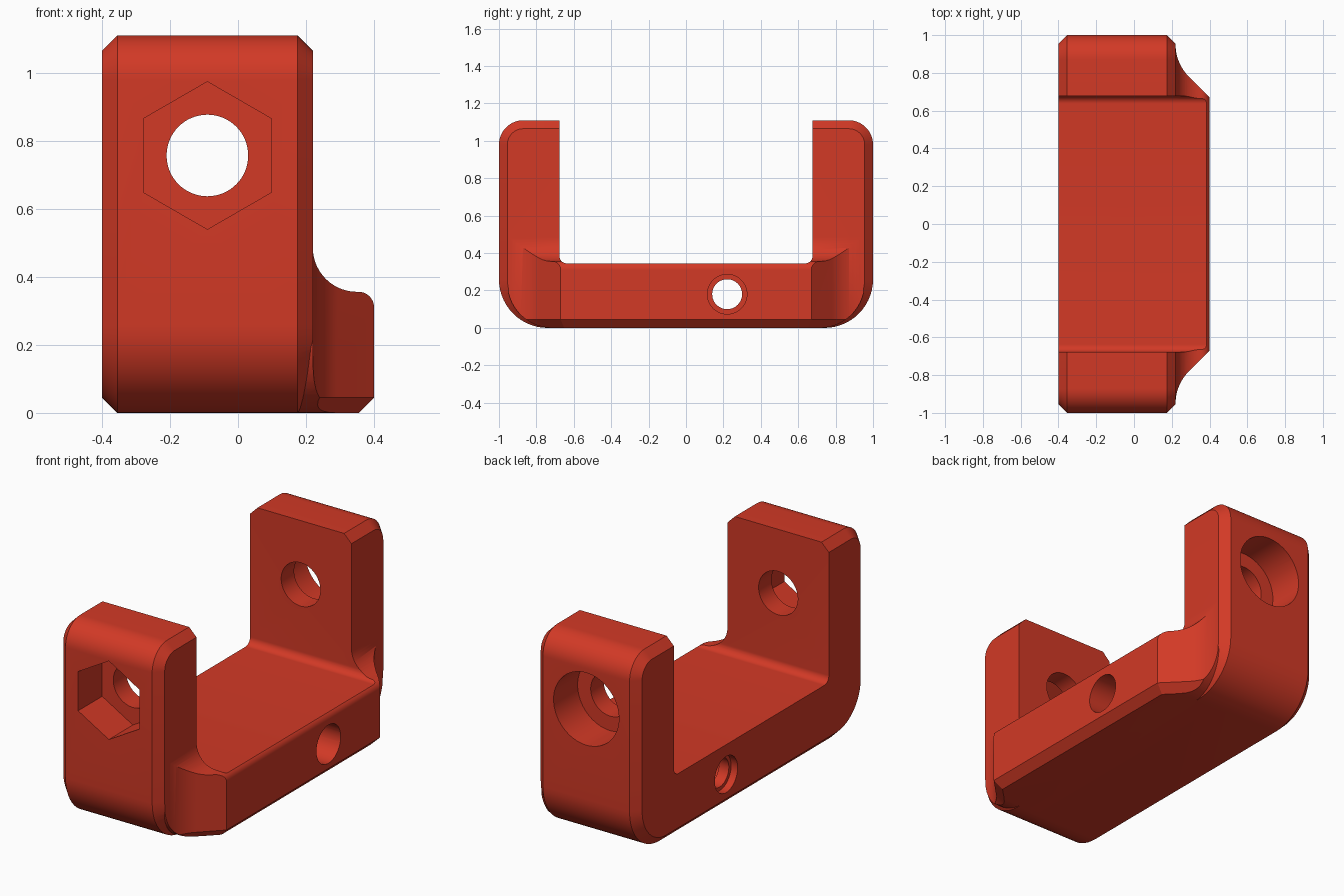
import bpy, bmesh, math
from math import sin, cos, pi

if "Cube" in bpy.data.objects:
    bpy.data.objects.remove(bpy.data.objects["Cube"])


def loft(name, loops):
    """Closed solid skinned through equally sized loops of 3D points."""
    bm = bmesh.new()
    rings = [[bm.verts.new(p) for p in loop] for loop in loops]
    n = len(rings[0])
    for a, b in zip(rings, rings[1:]):
        for i in range(n):
            j = (i + 1) % n
            bm.faces.new((a[i], a[j], b[j], b[i]))
    bm.faces.new(rings[0])
    bm.faces.new(rings[-1])
    bmesh.ops.recalc_face_normals(bm, faces=bm.faces)
    mesh = bpy.data.meshes.new(name)
    bm.to_mesh(mesh)
    bm.free()
    ob = bpy.data.objects.new(name, mesh)
    bpy.context.collection.objects.link(ob)
    return ob


def arc(cx, cy, r, a0, a1, n=14):
    """Arc points, angles in degrees."""
    return [(cx + r * cos(math.radians(a0 + (a1 - a0) * i / n)),
             cy + r * sin(math.radians(a0 + (a1 - a0) * i / n))) for i in range(n + 1)]


def rounded(hw, z0, z1, rb, rt):
    """Rounded rectangle with separate bottom and top radii."""
    return (arc(hw - rb, z0 + rb, rb, -90, 0) + arc(hw - rt, z1 - rt, rt, 0, 90)
            + arc(-hw + rt, z1 - rt, rt, 90, 180) + arc(-hw + rb, z0 + rb, rb, 180, 270))


def along_x(loop, x):
    return [(x, y, z) for y, z in loop]


def along_y(loop, y):
    return [(x, y, z) for x, z in loop]


def boolean(target, tool, operation):
    mod = target.modifiers.new("cut", 'BOOLEAN')
    mod.operation, mod.solver, mod.object = operation, 'EXACT', tool
    bpy.context.view_layer.objects.active = target
    bpy.ops.object.modifier_apply(modifier=mod.name)
    bpy.data.objects.remove(tool)


def bore_y(x, z, r, y0, y1, n=64, start=0):
    pts = [(x + r * cos(start + 2 * pi * i / n), z + r * sin(start + 2 * pi * i / n)) for i in range(n)]
    return loft("bore", [along_y(pts, y0), along_y(pts, y1)])


def bore_x(y, z, r, x0, x1, n=48):
    pts = [(y + r * cos(2 * pi * i / n), z + r * sin(2 * pi * i / n)) for i in range(n)]
    return loft("bore", [along_x(pts, x0), along_x(pts, x1)])


# Main body: rounded block with chamfered rims on both sides
C = 0.045
H = 1.11
full = rounded(1, 0, H, 0.26, 0.13)
inset = rounded(1 - C, C, H - C, 0.26 - C, 0.13 - C)
bracket = loft("bracket", [along_x(inset, -0.4), along_x(full, -0.4 + C),
                           along_x(full, 0.22 - C), along_x(inset, 0.22)])


# Side ledge: flared plan with a chamfered bottom rim
def ledge_plan(d):
    half = [(0.1, 0.95)] + arc(0.46, 0.95, 0.24 + d, 180, 225) + [(0.4 - d, 0.67 - 0.414 * d)]
    return half + [(x, -y) for x, y in reversed(half)]


ledge = loft("ledge", [[(x, y, z) for x, y in ledge_plan(d)]
                       for d, z in ((C, 0), (0, C), (0, 0.6))])

# Ledge top: concave sweep from the arm, rounded at the outer edge
sweep = ([(0.05, -0.1), (0.5, -0.1), (0.5, 0.31)] + [(0.4, 0.31)]
         + arc(0.355, 0.311, 0.045, 2, 90, 8)
         + arc(0.35, 0.486, 0.13, 270, 180) + [(0.05, 0.486)])
boolean(ledge, loft("sweep", [along_y(sweep, -1.2), along_y(sweep, 1.2)]), 'INTERSECT')
ends = rounded(0.955, 0, 0.8, 0.24, 0.1)
boolean(ledge, loft("ends", [along_x(ends, 0), along_x(ends, 0.6)]), 'INTERSECT')
boolean(bracket, ledge, 'UNION')

# Open slot between the arms
slot = rounded(0.677, 0.345, 1.5, 0.04, 0.04)
boolean(bracket, loft("slot", [along_x(slot, -0.6), along_x(slot, 0.6)]), 'DIFFERENCE')

# Bolt hole through both arms, hexagonal pocket in front, round pocket at back
boolean(bracket, bore_y(-0.09, 0.757, 0.12, -1.2, 1.2), 'DIFFERENCE')
boolean(bracket, bore_y(-0.09, 0.757, 0.217, -1.2, -0.79, 6, pi / 6), 'DIFFERENCE')
boolean(bracket, bore_y(-0.09, 0.757, 0.2, 0.79, 1.2), 'DIFFERENCE')

# Stepped cross hole through the base
boolean(bracket, bore_x(0.22, 0.18, 0.08, -0.6, 0.6), 'DIFFERENCE')
boolean(bracket, bore_x(0.22, 0.18, 0.106, -0.3, 0.6), 'DIFFERENCE')
boolean(bracket, bore_x(0.22, 0.18, 0.1, -0.6, -0.36), 'DIFFERENCE')

# Colour and shading
red = bpy.data.materials.new("red")
red.diffuse_color = (0.645, 0.041, 0.019, 1)
red.use_nodes = True
red.node_tree.nodes["Principled BSDF"].inputs["Base Color"].default_value = red.diffuse_color
bracket.data.materials.clear()
bracket.data.materials.append(red)
for p in bracket.data.polygons:
    p.material_index = 0
bpy.ops.object.select_all(action='DESELECT')
bracket.select_set(True)
bpy.context.view_layer.objects.active = bracket
bpy.ops.object.shade_smooth_by_angle(angle=math.radians(30))
